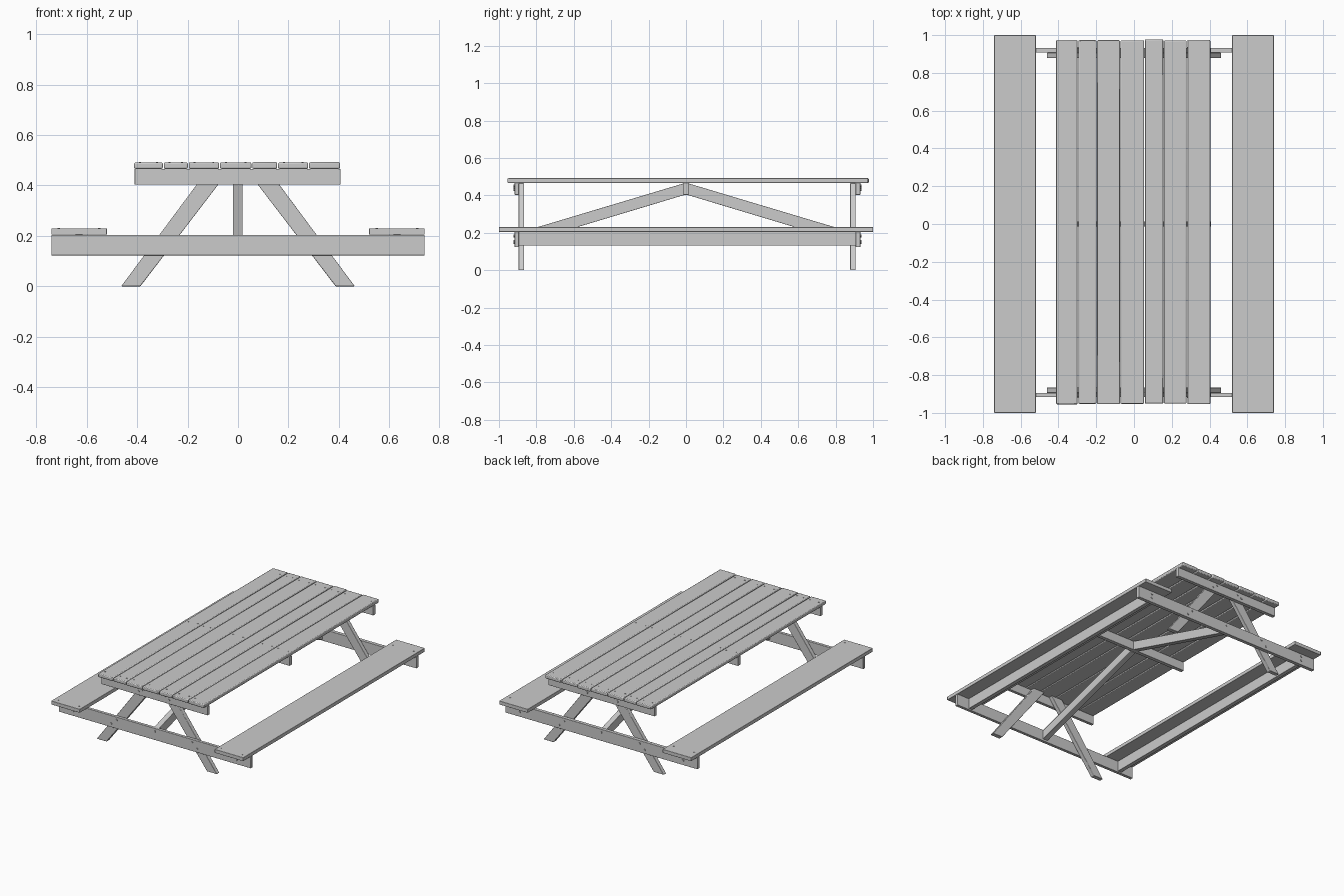
import bpy, bmesh, math, random
from mathutils import Matrix

if "Cube" in bpy.data.objects:
    bpy.data.objects.remove(bpy.data.objects["Cube"])

random.seed(4)


def finish(name, bm, bevel=0.0, segments=2):
    bmesh.ops.recalc_face_normals(bm, faces=bm.faces)
    me = bpy.data.meshes.new(name)
    bm.to_mesh(me)
    bm.free()
    ob = bpy.data.objects.new(name, me)
    bpy.context.collection.objects.link(ob)
    if bevel:
        mod = ob.modifiers.new("rounded_edges", 'BEVEL')
        mod.width = bevel
        mod.segments = segments
    return ob


def board(name, x, y, z, bevel=0.0015):
    """Box given by its (min, max) extent on each axis."""
    bm = bmesh.new()
    bmesh.ops.create_cube(bm, size=1)
    for v in bm.verts:
        v.co = [r[0] + (c + 0.5) * (r[1] - r[0]) for c, r in zip(v.co, (x, y, z))]
    return finish(name, bm, bevel)


def prism(name, outline, axis, depth, bevel=0.0015):
    """Extrude an (horizontal, z) outline along x or y."""
    bm = bmesh.new()
    loops = []
    for d in depth:
        loops.append([bm.verts.new((d, h, z) if axis == 'x' else (h, d, z))
                      for h, z in outline])
    a, b = loops
    bm.faces.new(a)
    bm.faces.new(b)
    for i in range(len(a)):
        j = (i + 1) % len(a)
        bm.faces.new((a[i], a[j], b[j], b[i]))
    return finish(name, bm, bevel)


def studs(name, points, radius, height, axis='z', sides=10):
    """Small bolt or nail heads, all in one object."""
    bm = bmesh.new()
    rot = Matrix.Rotation(math.pi / 2, 4, 'X') if axis == 'y' else Matrix()
    for p in points:
        bmesh.ops.create_cone(bm, cap_ends=True, segments=sides, radius1=radius,
                              radius2=radius, depth=height,
                              matrix=Matrix.Translation(p) @ rot)
    return finish(name, bm)


# table top planks, slightly uneven
edges = [-0.414, -0.296, -0.197, -0.073, 0.055, 0.157, 0.28, 0.406]
nails = []
for i, (a, b) in enumerate(zip(edges, edges[1:])):
    lift = random.uniform(-0.001, 0.001)
    board(f"top_plank_{i + 1}", (a + 0.002, b - 0.002),
          (-0.952 + random.uniform(-0.003, 0.003), 0.974 + random.uniform(-0.003, 0.004)),
          (0.466, 0.491 + lift), 0.005)
    for y in (-0.902, 0.01, 0.92):
        nails += [(x, y + random.uniform(-0.006, 0.006), 0.491) for x in (a + 0.025, b - 0.025)]
studs("top_nails", nails, 0.004, 0.004)

# end frames: table bearer, seat bearer, splayed legs and bolts
bolts = [(-0.125, 0.43), (-0.097, 0.445), (0.077, 0.452), (0.11, 0.43),
         (-0.295, 0.183), (-0.335, 0.148), (0.287, 0.183), (0.325, 0.148), (0, 0.183)]
bolts += [(s * 0.63, z) for s in (-1, 1) for z in (0.155, 0.184)]
frames = (("front", (-0.916, -0.895), (-0.895, -0.865), -0.917),
          ("back", (0.907, 0.932), (0.878, 0.907), 0.933))
for label, bearer_y, leg_y, bolt_y in frames:
    board(f"{label}_table_bearer", (-0.41, 0.407), bearer_y, (0.403, 0.466))
    board(f"{label}_seat_bearer", (-0.74, 0.74), bearer_y, (0.123, 0.204))
    for side, s in (("left", -1), ("right", 1)):
        outline = [(s * 0.387, 0), (s * 0.463, 0), (s * 0.118, 0.465), (s * 0.031, 0.465)]
        prism(f"{label}_{side}_leg", outline, 'y', leg_y, 0.003)
    studs(f"{label}_bolts", [(x, bolt_y, z) for x, z in bolts], 0.007, 0.008, 'y')

# middle bearer and the two diagonal braces
board("middle_table_bearer", (-0.41, 0.407), (-0.013, 0.013), (0.403, 0.466))
for label, y_end in (("front", -0.895), ("back", 0.907)):
    y0 = math.copysign(0.013, y_end)
    drop = abs(y_end) * 0.296
    outline = [(y0, 0.464), (y0, 0.401), (y_end, 0.401 - drop), (y_end, 0.465 - drop)]
    prism(f"{label}_brace", outline, 'x', (-0.02, 0.018))

# bench seats with a rail under each
for side, s in (("left", -1), ("right", 1)):
    board(f"{side}_seat", sorted((s * 0.52, s * 0.74)), (-1, 1), (0.205, 0.23))
    board(f"{side}_seat_rail", sorted((s * 0.616, s * 0.644)), (-0.895, 0.907), (0.131, 0.205))
    studs(f"{side}_seat_nails",
          [(s * x, y, 0.23) for x in (0.55, 0.71) for y in (-0.963, 0.922)], 0.005, 0.004)

# smooth shading with sharp edges kept
bpy.ops.object.select_all(action='SELECT')
bpy.context.view_layer.objects.active = bpy.context.selected_objects[0]
bpy.ops.object.shade_smooth_by_angle(angle=math.radians(35))
